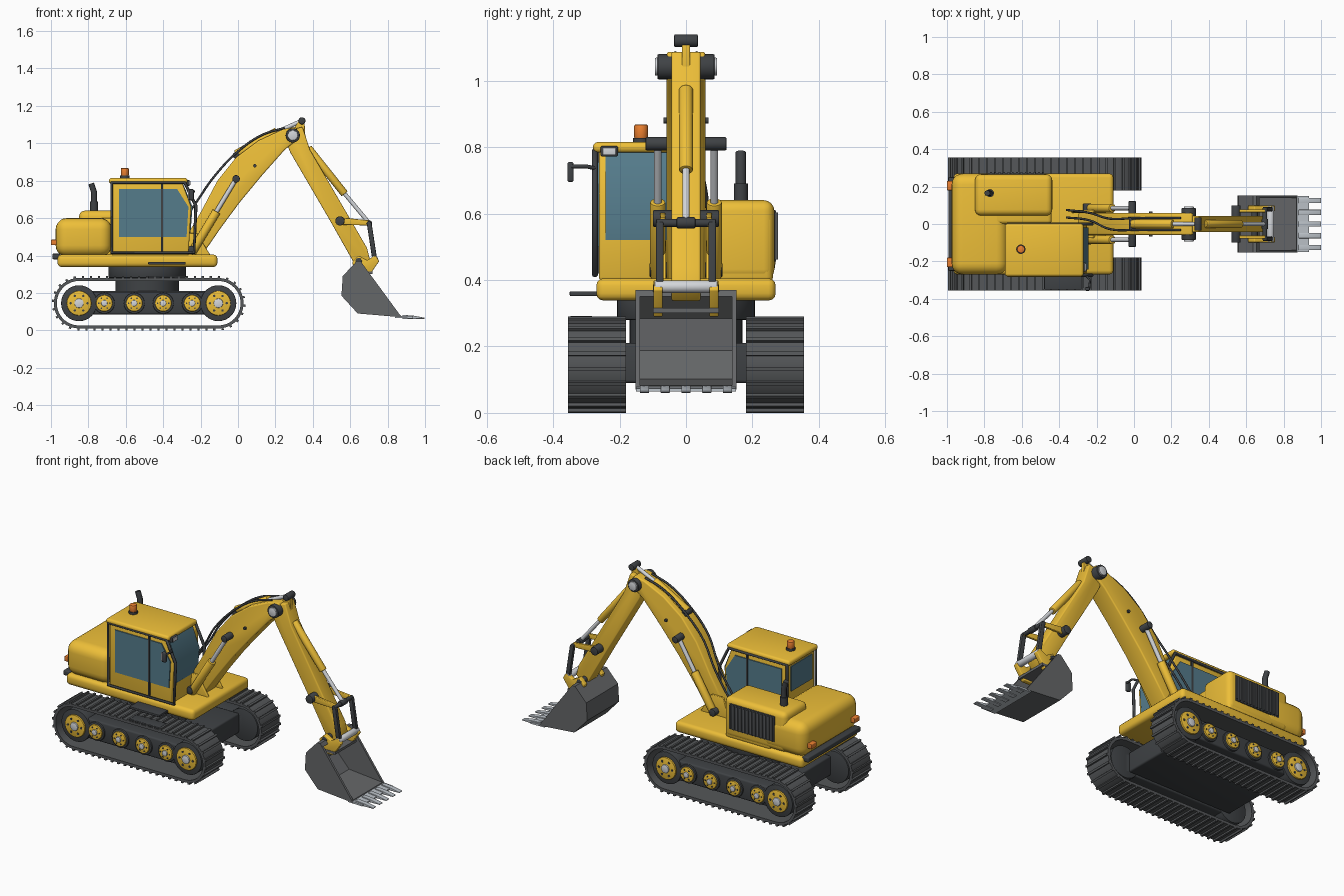
import bpy, bmesh, math
from mathutils import Vector

if "Cube" in bpy.data.objects:
    bpy.data.objects.remove(bpy.data.objects["Cube"])

COL = {"yellow": (0.85, 0.52, 0.04), "dark": (0.05, 0.055, 0.06), "track": (0.09, 0.095, 0.1),
       "steel": (0.65, 0.67, 0.7), "glass": (0.09, 0.2, 0.26), "bucket": (0.13, 0.135, 0.14),
       "orange": (0.85, 0.22, 0.03), "tooth": (0.5, 0.54, 0.58)}
MATS = {}
for k, c in COL.items():
    MATS[k] = bpy.data.materials.new(k)
    MATS[k].diffuse_color = (*c, 1)


def finish(bm, name, mat, bevel=0.0, seg=3):
    bmesh.ops.recalc_face_normals(bm, faces=bm.faces[:])
    if bevel:
        es = [e for e in bm.edges if len(e.link_faces) == 2 and e.calc_face_angle() > 0.85]
        bmesh.ops.bevel(bm, geom=es, offset=bevel, segments=seg, profile=0.5, affect='EDGES', clamp_overlap=True)
    me = bpy.data.meshes.new(name)
    bm.to_mesh(me)
    bm.free()
    me.materials.append(MATS[mat])
    ob = bpy.data.objects.new(name, me)
    bpy.context.collection.objects.link(ob)
    return ob


def prism(name, pts, y0, y1, mat, bevel=0.0, seg=3):
    """Extrude an x-z profile along y."""
    bm = bmesh.new()
    f = bm.faces.new([bm.verts.new((x, y0, z)) for x, z in pts])
    r = bmesh.ops.extrude_face_region(bm, geom=[f])
    bmesh.ops.translate(bm, vec=(0, y1 - y0, 0), verts=[v for v in r["geom"] if isinstance(v, bmesh.types.BMVert)])
    return finish(bm, name, mat, bevel, seg)


def box(name, x, y, z, mat, bevel=0.0, seg=3):
    return prism(name, [(x[0], z[0]), (x[1], z[0]), (x[1], z[1]), (x[0], z[1])], min(y), max(y), mat, bevel, seg)


def cyl(name, a, b, r, mat, n=24, bevel=0.0):
    a, b = Vector(a), Vector(b)
    bm = bmesh.new()
    bmesh.ops.create_cone(bm, cap_ends=True, segments=n, radius1=r, radius2=r, depth=(b - a).length)
    bm.transform((b - a).to_track_quat('Z', 'Y').to_matrix().to_4x4())
    bmesh.ops.translate(bm, vec=(a + b) / 2, verts=bm.verts[:])
    return finish(bm, name, mat, bevel, 2)


def pin(name, x, z, hw, r, mat):
    return cyl(name, (x, -hw, z), (x, hw, z), r, mat, 24, 0.004)


def tube(name, pts, r, mat, smooth=False, cyclic=False):
    cu = bpy.data.curves.new(name, 'CURVE')
    cu.dimensions, cu.bevel_depth, cu.bevel_resolution, cu.use_fill_caps = '3D', r, 2, True
    sp = cu.splines.new('BEZIER')
    sp.bezier_points.add(len(pts) - 1)
    for p, c in zip(sp.bezier_points, pts):
        p.co = c
        p.handle_left_type = p.handle_right_type = 'AUTO' if smooth else 'VECTOR'
    sp.use_cyclic_u, sp.resolution_u = cyclic, 8 if smooth else 1
    cu.materials.append(MATS[mat])
    ob = bpy.data.objects.new(name, cu)
    bpy.context.collection.objects.link(ob)


# Tracks: belt loop with shoes, frame and wheels
XA, XB, ZC = -0.85, -0.105, 0.145
L = XB - XA


def loop_point(t, r):
    """Point and outward angle at arc length t around the stadium loop."""
    arc = math.pi * 0.13
    if t < L:
        return XA + t, ZC + r, math.pi / 2
    t -= L
    if t < arc:
        a = math.pi / 2 - t / 0.13
        return XB + r * math.cos(a), ZC + r * math.sin(a), a
    t -= arc
    if t < L:
        return XB - t, ZC - r, -math.pi / 2
    a = -math.pi / 2 - (t - L) / 0.13
    return XA + r * math.cos(a), ZC + r * math.sin(a), a


PER = 2 * L + 2 * math.pi * 0.13
N = 54
for s, side in ((-1, "left"), (1, "right")):
    bm = bmesh.new()
    M = N * 2
    rings = []
    for i in range(M):
        xo, zo, _ = loop_point(i * PER / M, 0.135)
        xi, zi, _ = loop_point(i * PER / M, 0.119)
        rings.append([bm.verts.new(p) for p in ((xo, s * .18, zo), (xo, s * .355, zo), (xi, s * .355, zi), (xi, s * .18, zi))])
    for i in range(M):
        A, B = rings[i], rings[(i + 1) % M]
        for j in range(4):
            bm.faces.new((A[j], A[(j + 1) % 4], B[(j + 1) % 4], B[j]))
    for i in range(N):
        x, z, a = loop_point((i + 0.5) * PER / N, 0.138)
        n, t = Vector((math.cos(a), 0, math.sin(a))), Vector((math.sin(a), 0, -math.cos(a)))
        g = bmesh.ops.create_cube(bm, size=1)["verts"]
        for v in g:
            c = v.co.copy()
            v.co = Vector((x, s * 0.2675, z)) + n * c.x * 0.014 + t * c.z * 0.012 + Vector((0, c.y * 0.175, 0))
    finish(bm, side + "_track_belt", "track")
    box(side + "_track_frame", (XA, XB), (s * .2, s * .325), (0.085, 0.205), "dark", 0.01)
    for i, x in enumerate((XA, -0.715, -0.555, -0.40, -0.245, XB)):
        big = x in (XA, XB)
        r = 0.066 if big else 0.044
        nm = "%s_wheel_%d" % (side, i)
        cyl(nm + "_rim", (x, s * .2, ZC), (x, s * .335, ZC), r + (0.03 if big else 0.012), "dark", 32, 0.004)
        cyl(nm + "_disc", (x, s * .33, ZC), (x, s * .345, ZC), r, "yellow", 32, 0.004)
        cyl(nm + "_hub", (x, s * .34, ZC), (x, s * .354, ZC), r * 0.38, "steel", 20, 0.003)
        for k in range(6):
            a = k * math.pi / 3
            bx, bz = x + r * .68 * math.cos(a), ZC + r * .68 * math.sin(a)
            cyl(nm + "_bolt", (bx, s * .34, bz), (bx, s * .348, bz), r * 0.1, "dark", 8)

# Undercarriage and slewing ring
box("carbody", (-0.83, -0.13), (-0.2, 0.2), (0.09, 0.21), "dark", 0.01)
cyl("slew_neck", (-0.485, 0, 0.2), (-0.485, 0, 0.29), 0.17, "dark", 40)
cyl("slew_ring", (-0.485, 0, 0.28), (-0.485, 0, 0.345), 0.208, "dark", 48, 0.006)

# Upper body
box("deck", (-0.965, -0.11), (-0.27, 0.27), (0.338, 0.405), "yellow", 0.022)
box("counterweight", (-0.975, -0.675), (-0.27, 0.27), (0.395, 0.6), "yellow", 0.06, 5)
box("engine_bay", (-0.75, -0.44), (0.0, 0.262), (0.39, 0.6), "yellow", 0.02)
box("hood", (-0.85, -0.437), (0.045, 0.266), (0.4, 0.64), "yellow", 0.032, 4)
box("rear_bumper", (-0.993, -0.95), (-0.25, 0.25), (0.38, 0.41), "dark", 0.006)
for s in (-1, 1):
    box("tail_lamp", (-1.0, -0.965), (s * .18, s * .23), (0.455, 0.485), "orange", 0.004)
box("grille", (-0.78, -0.48), (0.255, 0.271), (0.455, 0.61), "dark", 0.003)
for i in range(13):
    x = -0.77 + i * 0.0233
    box("grille_slat", (x, x + 0.01), (0.265, 0.277), (0.462, 0.603), "track")
tube("exhaust", [(-0.77, .165, .63), (-0.77, .165, .74), (-0.785, .165, .785)], 0.016, "dark")
cyl("exhaust_collar", (-0.77, .165, .63), (-0.77, .165, .69), 0.021, "dark")

# Cab: body, panes, frame, roof and fittings
prism("cab_body", [(-.675, .4), (-.675, .795), (-.3, .795), (-.25, .66), (-.265, .4)], -0.262, -0.008, "yellow", 0.008)
for y in (-0.265, -0.005):
    prism("side_window", [(-.635, .5), (-.635, .755), (-.325, .755), (-.265, .66), (-.275, .5)], y - .003, y + .003, "glass")
    box("door_post", (-0.413, -0.4), (y - .006, y + .006), (0.42, 0.79), "dark")
    yy = -0.274 if y < -0.1 else 0.0
    tube("cab_frame", [(-.675, yy, .415), (-.675, yy, .79), (-.285, yy, .79), (-.225, yy, .665), (-.235, yy, .415)], 0.009, "dark", cyclic=True)
prism("windscreen", [(-.3, .785), (-.294, .785), (-.243, .66), (-.254, .52), (-.262, .52), (-.252, .66)], -0.243, -0.02, "glass")
box("rear_window", (-0.68, -0.67), (-0.235, -0.035), (0.62, 0.77), "glass")
box("cab_roof", (-0.69, -0.27), (-0.28, 0.002), (0.783, 0.815), "yellow", 0.014)
box("work_lamp_housing", (-0.285, -0.258), (-0.257, -0.205), (0.772, 0.803), "dark", 0.004)
box("work_lamp_lens", (-0.26, -0.254), (-0.251, -0.211), (0.777, 0.798), "steel", 0.002)
cyl("beacon_base", (-.605, -.135, .81), (-.605, -.135, .828), 0.025, "dark")
cyl("beacon", (-.605, -.135, .825), (-.605, -.135, .868), 0.021, "orange", 24, 0.005)
tube("mirror_arm", [(-.26, -.27, .735), (-.235, -.3, .742), (-.24, -.345, .742)], 0.006, "dark")
box("mirror", (-0.262, -0.236), (-0.357, -0.338), (0.695, 0.755), "dark", 0.006)
box("mirror_glass", (-0.266, -0.26), (-0.354, -0.341), (0.70, 0.75), "steel")
box("upper_step", (-0.48, -0.28), (-0.35, -0.26), (0.352, 0.366), "dark", 0.003)
box("lower_step", (-0.48, -0.28), (-0.35, -0.28), (0.28, 0.291), "dark", 0.003)

# Boom
prism("boom", [(-.28, .38), (-.3, .46), (-.2, .63), (-.11, .80), (-.01, .925), (.11, 1.015), (.24, 1.075), (.31, 1.088),
               (.33, 1.03), (.25, .965), (.13, .83), (.01, .685), (-.09, .55), (-.2, .39)], -0.058, 0.058, "yellow", 0.008)
for s in (-1, 1):
    prism("boom_foot_bracket", [(-.34, .39), (-.3, .52), (-.22, .52), (-.14, .39)], s * .06, s * .075, "yellow", 0.004)
    cyl("boom_cylinder", (-.25, s * .085, .41), (-.115, s * .085, .635), 0.023, "yellow", 24, 0.004)
    cyl("boom_rod", (-.12, s * .085, .627), (-.01, s * .085, .81), 0.012, "steel")
    cyl("boom_bolt", (.09, s * .05, .88), (.09, s * .068, .88), 0.009, "dark", 12)
    tube("boom_hose", [(-.36, s * .02 + .055, .5), (-.24, s * .02 + .04, .66), (-.125, s * .028, .825), (.01, s * .032, .965),
                       (.13, s * .032, 1.045), (.25, s * .032, 1.083)], 0.006, "dark", True)
pin("boom_cylinder_pin", -0.01, 0.81, 0.122, 0.02, "dark")
pin("boom_foot_pin", -0.25, 0.43, 0.11, 0.022, "dark")
pin("stick_pivot", 0.293, 1.042, 0.086, 0.038, "dark")
pin("stick_pivot_cap", 0.293, 1.042, 0.094, 0.027, "steel")
cyl("stick_cylinder", (-.01, 0, .94), (.21, 0, 1.062), 0.024, "yellow", 24, 0.004)
cyl("stick_rod", (.2, 0, 1.057), (.34, 0, 1.12), 0.011, "steel")
pin("stick_cylinder_foot", -0.01, 0.935, 0.03, 0.018, "dark")
pin("stick_rod_end", 0.342, 1.12, 0.036, 0.019, "dark")

# Stick and bucket linkage
prism("stick", [(.26, 1.0), (.275, 1.07), (.345, 1.088), (.385, .965), (.69, .44), (.705, .38), (.665, .335), (.62, .36),
                (.49, .59), (.28, .95)], -0.044, 0.044, "yellow", 0.007)
prism("stick_head", [(.3, 1.08), (.33, 1.13), (.355, 1.125), (.36, 1.04)], -0.012, 0.012, "yellow", 0.003)
cyl("bucket_cylinder", (.375, 0, .975), (.57, 0, .73), 0.021, "yellow", 24, 0.004)
cyl("bucket_rod", (.565, 0, .737), (.7, 0, .575), 0.011, "steel")
pin("bucket_rod_end", 0.70, 0.572, 0.028, 0.017, "dark")
pin("rocker_pin", 0.545, 0.585, 0.1, 0.025, "dark")
pin("link_pin", 0.70, 0.572, 0.09, 0.012, "dark")
pin("bucket_link_pin", 0.73, 0.38, 0.095, 0.019, "steel")
pin("bucket_pivot_pin", 0.645, 0.37, 0.1, 0.018, "dark")
for s in (-1, 1):
    prism("rocker_arm", [(.535, .605), (.70, .588), (.71, .56), (.545, .565)], s * .062, s * .078, "yellow", 0.004)
    prism("bucket_link", [(.688, .575), (.714, .575), (.744, .38), (.718, .378)], s * .068, s * .09, "dark", 0.004)
    prism("bucket_lug", [(.61, .365), (.63, .29), (.70, .29), (.755, .37), (.735, .4), (.69, .375), (.645, .4)],
          s * .07, s * .098, "yellow", 0.004)

# Bucket: curved shell, side plates, lip and teeth
prof = [(.655, .37), (.635, .37), (.56, .29), (.553, .185), (.64, .09), (.875, .07)]
cx, cz = 0.7, 0.22
inner = [(x + (cx - x) * .09, z + (cz - z) * .09) for x, z in prof[1:-1]]
inner = [(.67, .351)] + inner + [(.868, .082)]
prism("bucket_shell", prof + inner[::-1], -0.148, 0.148, "bucket")
for s in (-1, 1):
    prism("bucket_side", prof, s * .138, s * .152, "bucket")
box("bucket_top_plate", (0.625, 0.72), (-0.1, 0.1), (0.3, 0.315), "bucket")
prism("bucket_lip", [(.84, .066), (.84, .08), (.935, .073), (.935, .064)], -0.15, 0.15, "tooth")
for i in range(5):
    y = -0.125 + i * 0.0625
    prism("bucket_tooth", [(.88, .06), (.88, .083), (.94, .078), (1.0, .067), (1.0, .062)], y - .014, y + .014, "tooth", 0.002)

# Smooth shading with sharp edges kept
bpy.ops.object.select_all(action='DESELECT')
for ob in bpy.data.objects:
    if ob.type == 'MESH':
        ob.select_set(True)
        bpy.context.view_layer.objects.active = ob
bpy.ops.object.shade_smooth_by_angle(angle=math.radians(38))

for m in bpy.data.materials:
    if m.users and not m.is_grease_pencil:
        m.use_nodes = True
        m.node_tree.nodes["Principled BSDF"].inputs["Base Color"].default_value = m.diffuse_color
